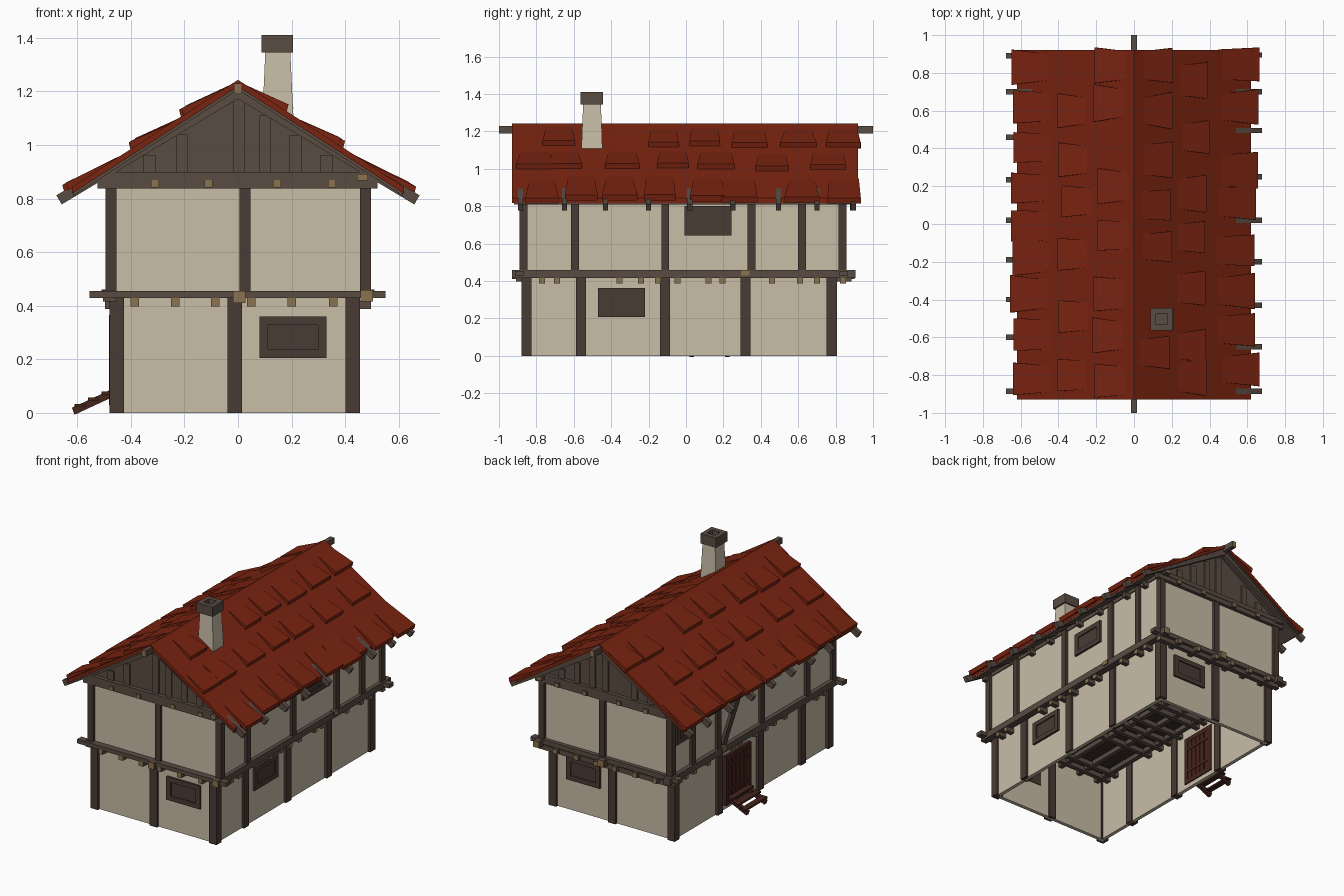
import bpy, bmesh, math, random
from mathutils import Vector
random.seed(7)

def mat(name, *c):
    m = bpy.data.materials.new(name)
    m.diffuse_color = (*c, 1)
    return m

PLASTER = mat("plaster", 0.58, 0.51, 0.39)
TIMBER = mat("timber", 0.10, 0.072, 0.055)
POST = mat("dark_timber", 0.068, 0.043, 0.034)
CUT = mat("cut_wood", 0.26, 0.17, 0.075)
RED = mat("red_tile", 0.19, 0.017, 0.005)
DOOR = mat("door_wood", 0.06, 0.018, 0.012)
SHADE = mat("floor_boards", 0.04, 0.03, 0.024)

def finish(name, bm, m, ends=None):
    """Turn a bmesh into an object; ends = axis whose end faces are cut wood."""
    bmesh.ops.recalc_face_normals(bm, faces=bm.faces)
    me = bpy.data.meshes.new(name)
    if ends is not None:
        for f in bm.faces:
            f.material_index = int(abs(f.normal[ends]) > 0.9)
    bm.to_mesh(me)
    bm.free()
    me.materials.append(m)
    if ends is not None:
        me.materials.append(CUT)
    ob = bpy.data.objects.new(name, me)
    bpy.context.collection.objects.link(ob)
    return ob

def hexa(bm, pts):
    """Six-sided solid from a bottom ring of four and a top ring of four."""
    v = [bm.verts.new(p) for p in pts]
    for q in ((0, 1, 2, 3), (4, 5, 6, 7), (0, 1, 5, 4), (1, 2, 6, 5), (2, 3, 7, 6), (3, 0, 4, 7)):
        bm.faces.new([v[i] for i in q])

def boxes(name, m, items, ends=None):
    bm = bmesh.new()
    for x0, x1, y0, y1, z0, z1 in items:
        hexa(bm, [(x, y, z) for z in (z0, z1) for x, y in ((x0, y0), (x1, y0), (x1, y1), (x0, y1))])
    return finish(name, bm, m, ends)

def bars(name, m, items):
    """Slanted bars: (start, end, side vector, depth vector), half sizes."""
    bm = bmesh.new()
    for a, b, s, d in items:
        a, b, s, d = map(Vector, (a, b, s, d))
        hexa(bm, [p + i * s + j * d for p in (a, b) for i, j in ((-1, -1), (1, -1), (1, 1), (-1, 1))])
    return finish(name, bm, m)

def prism(name, m, profile, y0, y1):
    """XZ profile extruded along y."""
    bm = bmesh.new()
    f = bm.faces.new([bm.verts.new((x, y0, z)) for x, z in profile])
    r = bmesh.ops.extrude_face_region(bm, geom=[f])
    bmesh.ops.translate(bm, vec=(0, y1 - y0, 0), verts=[v for v in r["geom"] if isinstance(v, bmesh.types.BMVert)])
    return finish(name, bm, m)

def shell(name, x0, x1, y0, y1, z0, z1, t=0.025):
    boxes(name, PLASTER, [(x0, x1, y0, y0 + t, z0, z1), (x0, x1, y1 - t, y1, z0, z1),
                          (x0, x0 + t, y0 + t, y1 - t, z0, z1), (x1 - t, x1, y0 + t, y1 - t, z0, z1)])

# Plaster walls of both storeys
shell("lower_walls", -0.46, 0.44, -0.862, 0.788, 0, 0.44)
shell("upper_walls", -0.475, 0.478, -0.872, 0.838, 0.44, 0.90)

# Posts around both storeys
def posts(name, m, xl, xr, xm, ys, w, z0, z1):
    items = [(x, x + w, y, y + w, z0, z1) for x in (xl, xr) for y in ys]
    items += [(xm, xm + w, y, y + w, z0, z1) for y in (ys[0], ys[-1])]
    boxes(name, m, items)

posts("lower_posts", POST, -0.48, 0.402, -0.04, (-0.88, -0.588, -0.14, 0.292, 0.752), 0.054, 0, 0.43)
posts("upper_posts", POST, -0.495, 0.455, 0.005, (-0.89, -0.615, -0.132, 0.33, 0.60, 0.815), 0.042, 0.44, 0.88)

# Middle and top frame beams
boxes("front_back_beams", TIMBER, [(-0.555, 0.55, -0.915, -0.87, 0.428, 0.455), (-0.55, 0.55, 0.82, 0.865, 0.428, 0.455),
                                   (-0.51, 0.52, -0.9, -0.85, 0.87, 0.90), (-0.51, 0.52, 0.82, 0.865, 0.87, 0.90)])
boxes("left_side_beams", TIMBER, [(-0.503, -0.455, -0.9, 0.89, 0.415, 0.458), (-0.51, -0.46, -0.9, 0.88, 0.86, 0.90)])
boxes("right_side_beams", TIMBER, [(0.458, 0.503, -0.93, 0.905, 0.415, 0.458), (0.445, 0.485, -0.93, 0.90, 0.868, 0.892)], 1)
boxes("main_cross_beams", TIMBER, [(-0.51, 0.51, y, y + 0.045, 0.43, 0.46) for y in (0.295, 0.82)], 0)
boxes("main_long_beam", TIMBER, [(-0.018, 0.028, -0.93, 0.90, 0.41, 0.455)], 1)

# Floor joists with visible ends, upper joists and floor boards
ys = (-0.77, -0.69, -0.355, -0.24, -0.15, -0.045, 0.12, 0.195, 0.46, 0.61, 0.70, 0.84)
boxes("floor_cross_joists", TIMBER, [(-0.497, 0.497, y - 0.016, y + 0.016, 0.387, 0.42) for y in ys], 0)
boxes("floor_long_joists", TIMBER, [(x - 0.016, x + 0.016, -0.91, 0.885, 0.397, 0.428) for x in (-0.385, -0.235, -0.085, 0.05, 0.2, 0.355)], 1)
boxes("ceiling_joists", TIMBER, [(x - 0.015, x + 0.015, -0.905, 0.875, 0.842, 0.87) for x in (-0.31, -0.11, 0.145, 0.35)], 1)
boxes("ceiling_cross_joists", TIMBER, [(-0.525, 0.52, y - 0.016, y + 0.016, 0.838, 0.87) for y in (-0.88, -0.43, -0.24, 0.05, 0.25, 0.52, 0.70, 0.845)])
boxes("upper_floor", SHADE, [(-0.475, 0.475, -0.87, 0.835, 0.43, 0.45)])

# Gable boarding with battens
for n, y0, y1, yb in (("front", -0.872, -0.845, -0.882), ("back", 0.815, 0.84, 0.842)):
    prism(n + "_gable", TIMBER, [(-0.50, 0.88), (0.50, 0.88), (0, 1.21)], y0, y1)
    boxes(n + "_gable_battens", TIMBER, [(x - 0.022, x + 0.022, yb, yb + 0.01, 0.88, 1.175 - abs(x) * 0.645)
                                         for x in (-0.33, -0.21, 0.005, 0.1, 0.215, 0.33)])

# Roof decking, lining and ridge beam
K = 0.645
def chevron(name, m, top, w, t, y0, y1):
    prism(name, m, [(-w, top - K * w), (0, top), (w, top - K * w), (w, top - K * w - t), (0, top - t), (-w, top - K * w - t)], y0, y1)

chevron("roof_deck", RED, 1.243, 0.62, 0.025, -0.93, 0.92)
chevron("roof_lining", TIMBER, 1.218, 0.615, 0.012, -0.92, 0.91)
boxes("ridge_beam", TIMBER, [(-0.015, 0.015, -1.0, 1.0, 1.19, 1.23)], 1)

# Rafters
def rafters(name, s, rows):
    bars(name, TIMBER, [((0, y, 1.195), (s * 0.668, y, 1.195 - K * 0.62), (0, 0.014, 0), (s * 0.010, 0, 0.017)) for y in rows])

rafters("left_rafters", -1, (0.89, 0.70, 0.46, 0.235, 0.02, -0.19, -0.40, -0.60, -0.885))
rafters("right_rafters", 1, (0.895, 0.70, 0.495, 0.25, 0.02, -0.2, -0.43, -0.65, -0.885))

# Loose roof tiles: rows of (upper x, lower x, tile centres)
def tiles(name, s, rows):
    bm = bmesh.new()
    for xa, xb, centres in rows:
        for y in centres:
            j = random.uniform(-0.02, 0.02)
            a, b = xa + j, min(xb + j * 0.8, 0.658)
            wa, wb = random.uniform(0.065, 0.08), random.uniform(0.08, 0.1)
            wb = min(wb, 0.935 - abs(y))
            wa = min(wa, wb)
            za, zb = 1.243 - K * a, 1.243 - K * b
            low = [(s * a, y - wa, za - 0.012), (s * b, y - wb, zb - 0.005), (s * b, y + wb, zb - 0.005), (s * a, y + wa, za - 0.012)]
            lift = (0.004, 0.03, 0.03, 0.004)
            hexa(bm, low + [(p[0] + s * 0.008, p[1], p[2] + h) for p, h in zip(low, lift)])
    finish(name, bm, RED)

tiles("left_tiles", -1, [(0.43, 0.645, (0.83, 0.62, 0.405, 0.19, -0.01, -0.175, -0.37, -0.585, -0.82)),
                         (0.22, 0.39, (0.60, 0.34, 0.12, -0.16, -0.49, -0.80)),
                         (0.02, 0.2, (0.84, 0.64, 0.2, -0.06, -0.37, -0.59, -0.83))])
tiles("right_tiles", 1, [(0.43, 0.645, (0.845, 0.62, 0.285, 0.115, -0.14, -0.355, -0.56, -0.77)),
                         (0.22, 0.38, (0.76, 0.46, 0.16, -0.07, -0.34, -0.645, -0.81)),
                         (0.02, 0.19, (0.84, 0.6, 0.34, 0.1, -0.12, -0.68))])

# Chimney with a hollow cap
bm = bmesh.new()
hexa(bm, [(x, y, 1.08) for x, y in ((0.09, -0.56), (0.208, -0.56), (0.208, -0.446), (0.09, -0.446))] +
     [(x, y, 1.35) for x, y in ((0.102, -0.55), (0.195, -0.55), (0.195, -0.455), (0.102, -0.455))])
finish("chimney", bm, PLASTER)
boxes("chimney_cap", TIMBER, [(0.087, 0.117, -0.563, -0.445, 1.345, 1.41), (0.175, 0.205, -0.563, -0.445, 1.345, 1.41),
                              (0.117, 0.175, -0.563, -0.533, 1.345, 1.41), (0.117, 0.175, -0.475, -0.445, 1.345, 1.41),
                              (0.117, 0.175, -0.533, -0.475, 1.345, 1.36)])

# Shuttered windows: axis 0 faces x, axis 1 faces y; plane is the wall face
def window(name, axis, plane, out, c, z, w=0.125, h=0.078):
    items, f = [], 0.032
    for a0, a1, z0, z1, d in ((-w, w, h - f, h, 0.014), (-w, w, -h, f - h, 0.014), (-w, f - w, f - h, h - f, 0.014),
                              (w - f, w, f - h, h - f, 0.014), (f - w, w - f, f - h, h - f, 0.006)):
        d0, d1 = sorted((plane + out * d, plane - out * 0.03))
        span = (c + a0, c + a1)
        items.append((d0, d1, *span, z + z0, z + z1) if axis == 0 else (*span, d0, d1, z + z0, z + z1))
    boxes(name, POST, items)

window("front_window", 1, -0.862, -1, 0.205, 0.282)
window("back_window", 1, 0.788, 1, 0.205, 0.282)
window("right_lower_window", 0, 0.44, 1, -0.345, 0.285)
window("right_upper_window", 0, 0.478, 1, 0.118, 0.722)
window("left_upper_window", 0, -0.475, -1, 0.72, 0.722, 0.07)

# Plank door, frame and hinges on the left wall
boxes("door_planks", DOOR, [(-0.472, -0.43, 0.025 + i * 0.041, 0.06 + i * 0.041, 0.06, 0.335) for i in range(5)])
boxes("door_frame", DOOR, [(-0.482, -0.428, -0.005, 0.022, 0.03, 0.365), (-0.482, -0.428, 0.23, 0.257, 0.03, 0.365),
                           (-0.482, -0.428, 0.022, 0.23, 0.335, 0.365), (-0.482, -0.428, 0.022, 0.23, 0.03, 0.06),
                           (-0.478, -0.426, 0.022, 0.23, 0.11, 0.13), (-0.478, -0.426, 0.022, 0.23, 0.27, 0.29)])

# Door steps: two stringers and treads
bars("step_stringers", DOOR, [((-0.615, y, 0.006), (-0.46, y, 0.078), (0, 0.012, 0), (-0.005, 0, 0.013)) for y in (0.03, 0.22)])
boxes("step_treads", DOOR, [(x, x + 0.04, 0.005, 0.245, z, z + 0.012) for x, z in ((-0.61, 0.022), (-0.56, 0.045), (-0.51, 0.068))])

# Diagonal brace above the door
bars("left_brace", POST, [((-0.482, 0.30, 0.46), (-0.482, 0.06, 0.86), (0.012, 0, 0), (0, 0.018, 0.012))])
